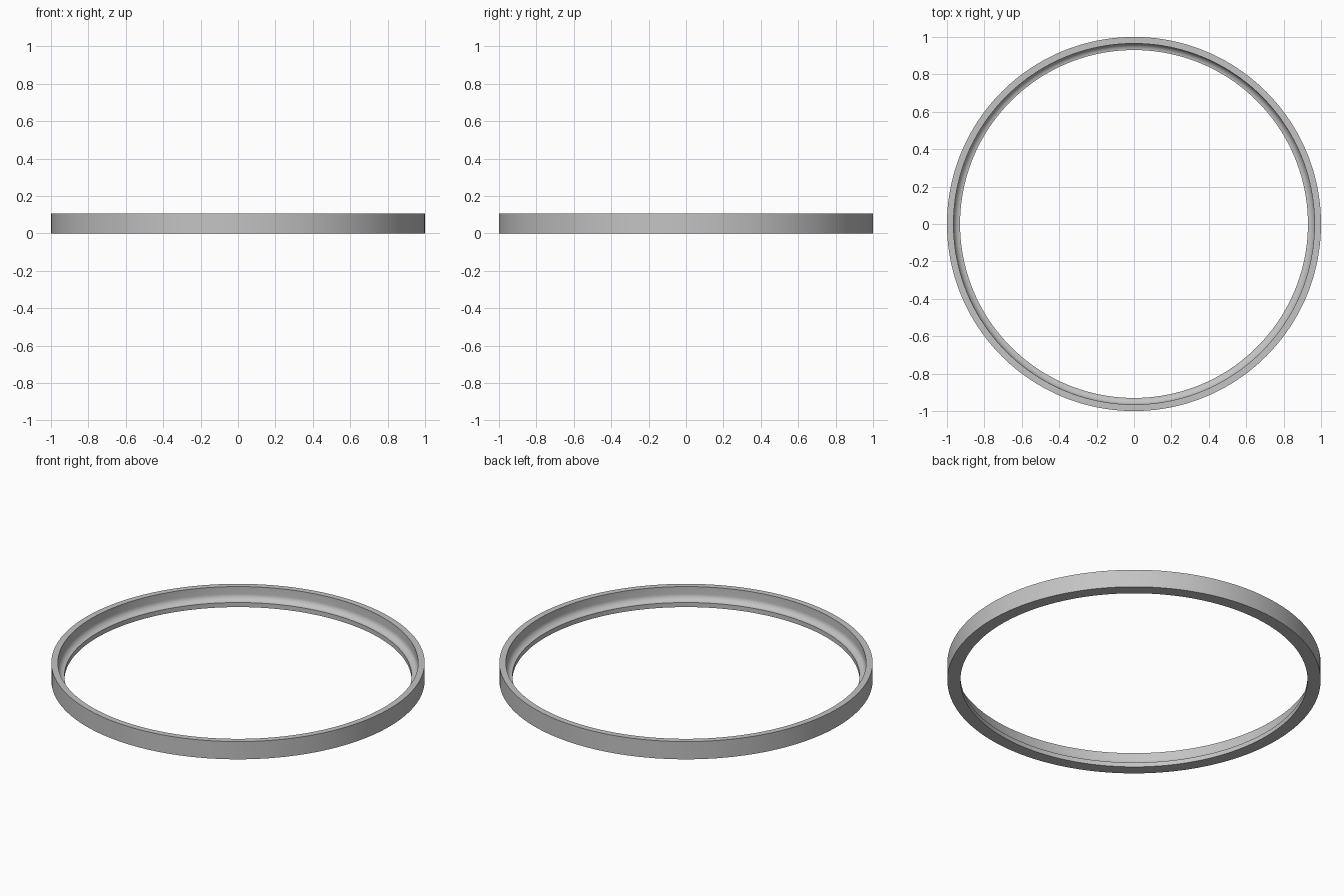
import bpy, bmesh, math

cube = bpy.data.objects.get("Cube")
if cube:
    bpy.data.objects.remove(cube, do_unlink=True)

SEGMENTS = 160
HEIGHT, OUTER, RIM, LIP = 0.105, 1.0, 0.965, 0.93
LIP_TOP = 0.027
FILLET = RIM - LIP

# One plain grey finish
grey = bpy.data.materials.new("grey")
grey.use_nodes = True
colour = (0.55, 0.55, 0.55, 1)
grey.diffuse_color = colour
grey.node_tree.nodes["Principled BSDF"].inputs["Base Color"].default_value = colour

# Cross-section: outer wall, flat rim, inner wall, concave fillet, bottom lip
profile = [(OUTER, 0), (OUTER, HEIGHT), (RIM, HEIGHT)]
for i in range(9):
    a = math.pi / 2 * i / 8
    profile.append((LIP + FILLET * math.cos(a), LIP_TOP + FILLET * (1 - math.sin(a))))
profile.append((LIP, 0))

# Revolve the cross-section into a closed ring
bm = bmesh.new()
rings = []
for s in range(SEGMENTS):
    t = 2 * math.pi * s / SEGMENTS
    rings.append([bm.verts.new((r * math.cos(t), r * math.sin(t), z)) for r, z in profile])
count = len(profile)
for s in range(SEGMENTS):
    a, b = rings[s], rings[(s + 1) % SEGMENTS]
    for i in range(count):
        j = (i + 1) % count
        bm.faces.new((a[i], b[i], b[j], a[j]))
bmesh.ops.recalc_face_normals(bm, faces=bm.faces)

mesh = bpy.data.meshes.new("ring")
bm.to_mesh(mesh)
bm.free()
mesh.materials.append(grey)
ring = bpy.data.objects.new("ring", mesh)
bpy.context.collection.objects.link(ring)

# Smooth walls with crisp rim and lip edges
bpy.ops.object.select_all(action="DESELECT")
ring.select_set(True)
bpy.context.view_layer.objects.active = ring
bpy.ops.object.shade_smooth_by_angle(angle=math.radians(30))
